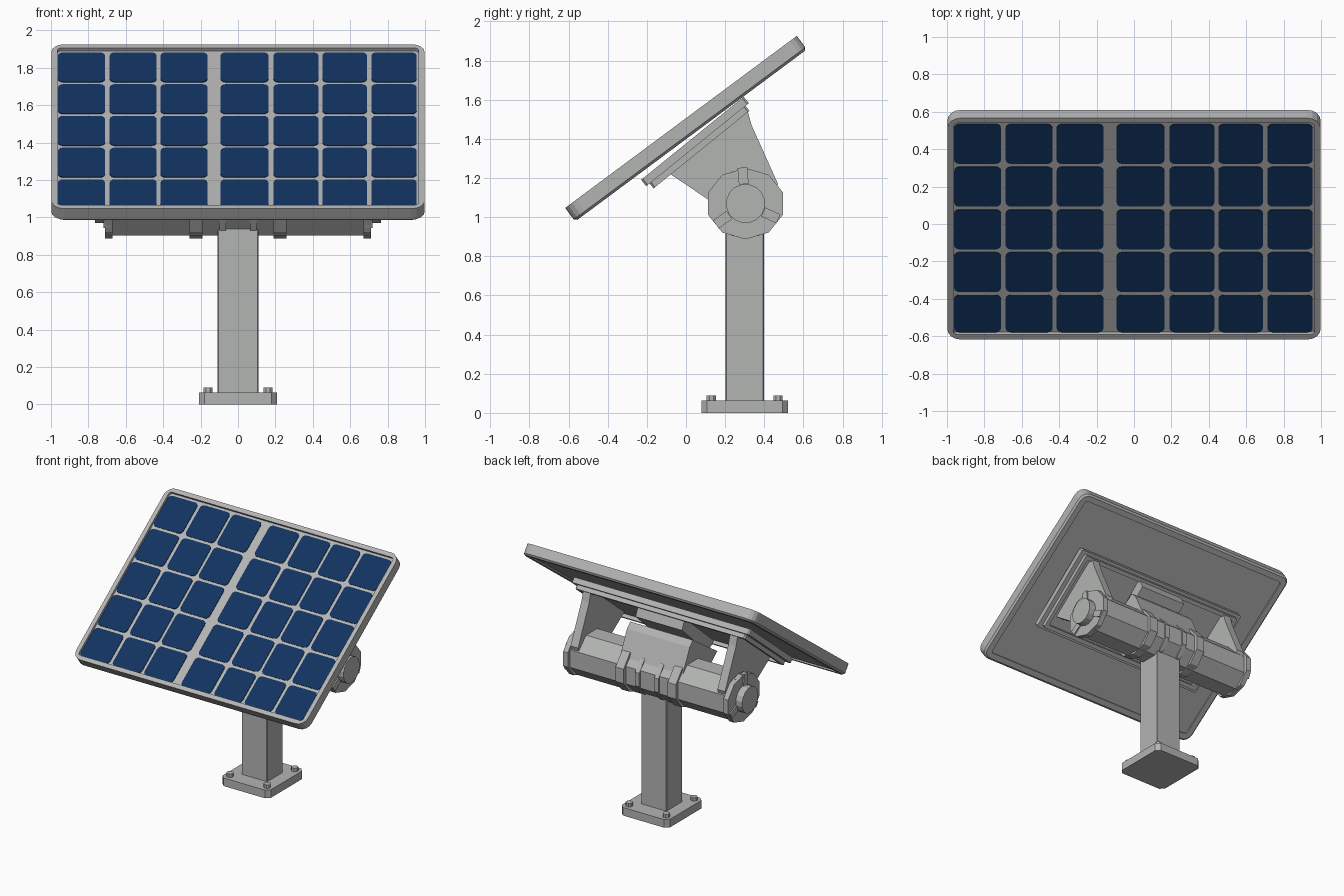
import bpy, bmesh, math
from mathutils import Matrix

old = bpy.data.objects.get("Cube")
if old:
    bpy.data.objects.remove(old)


def material(name, rgb):
    m = bpy.data.materials.new(name)
    m.use_nodes = True
    m.diffuse_color = (*rgb, 1)
    m.node_tree.nodes["Principled BSDF"].inputs["Base Color"].default_value = (*rgb, 1)
    return m


GREY = material("metal grey", (0.45, 0.46, 0.45))
BLUE = material("cell blue", (0.006, 0.033, 0.12))


def finish(bm, name, mat, matrix=None):
    bmesh.ops.recalc_face_normals(bm, faces=bm.faces)
    mesh = bpy.data.meshes.new(name)
    bm.to_mesh(mesh)
    bm.free()
    mesh.materials.append(mat)
    ob = bpy.data.objects.new(name, mesh)
    if matrix:
        ob.matrix_world = matrix
    bpy.context.collection.objects.link(ob)
    return ob


def loft(name, loops, mat=GREY, matrix=None):
    """Skin a list of equal-length point loops and cap both ends."""
    bm = bmesh.new()
    rings = [[bm.verts.new(p) for p in loop] for loop in loops]
    for a, b in zip(rings, rings[1:]):
        for i in range(len(a)):
            j = (i + 1) % len(a)
            bm.faces.new((a[i], a[j], b[j], b[i]))
    bm.faces.new(rings[0])
    bm.faces.new(rings[-1])
    return finish(bm, name, mat, matrix)


def round_rect(hx, hy, r, z, cx=0, cy=0, steps=3):
    """Loop of a rectangle with rounded corners at height z."""
    pts = []
    for k, (sx, sy) in enumerate([(1, 1), (-1, 1), (-1, -1), (1, -1)]):
        for s in range(steps + 1):
            a = math.pi / 2 * (k + s / steps)
            pts.append((cx + sx * (hx - r) + r * math.cos(a),
                        cy + sy * (hy - r) + r * math.sin(a), z))
    return pts


def side_prism(name, profile, x0, x1):
    """Extrude a (y, z) profile along x."""
    return loft(name, [[(x, y, z) for y, z in profile] for x in (x0, x1)])


def polygon(ry, rz, sides, turn=0.5):
    """Regular (y, z) polygon round the pivot axis."""
    return [(PIVOT_Y + ry * math.cos(2 * math.pi * (i + turn) / sides),
             PIVOT_Z + rz * math.sin(2 * math.pi * (i + turn) / sides)) for i in range(sides)]


PIVOT_Y, PIVOT_Z = 0.304, 1.069

# Base plate, post and bolts
loft("base_plate", [round_rect(0.208, 0.222, 0.03, z, 0, 0.3, 1) for z in (0, 0.063)])
loft("post", [round_rect(0.11, 0.098, 0.005, z, 0, 0.3, 1) for z in (0.06, PIVOT_Z)])
for sx in (-1, 1):
    for sy in (-1, 1):
        loft("base_bolt", [round_rect(0.024, 0.024, 0.014, z, sx * 0.16, 0.3 + sy * 0.17, 1)
                           for z in (0.06, 0.09)])

# Pivot tube with collars, end rings and caps
side_prism("pivot_tube", polygon(0.178, 0.178, 8), -0.69, 0.69)
collar = polygon(0.202, 0.182, 10)
inner_collar = polygon(0.188, 0.17, 10)
side_bracket = [(-0.11, 1.24), (0.31, 1.56), (0.335, 1.47), (0.47, 1.17),
                (0.42, 1.0), (0.2, 1.0), (0.12, 1.085)]
for s in (-1, 1):
    side_prism("outer_collar", collar, s * 0.19, s * 0.26)
    side_prism("inner_collar", inner_collar, s * 0.065, s * 0.1)
    side_prism("end_ring", collar, s * 0.67, s * 0.71)
    side_prism("end_cap", polygon(0.1, 0.1, 16), s * 0.69, s * 0.765)
    side_prism("side_bracket", side_bracket, s * 0.6, s * 0.665)
    # Lugs round the end ring
    for deg in (95, 215, 335):
        a = math.radians(deg)
        turn = Matrix.Translation((s * 0.70, PIVOT_Y, PIVOT_Z)) @ Matrix.Rotation(a, 4, 'X')
        loft("end_lug", [[(x, y, z) for x, y in
                          ((-0.02, 0.1), (0.02, 0.1), (0.02, 0.185), (-0.02, 0.185))]
                         for z in (-0.025, 0.025)], GREY, turn)

# Central bracket between tube and tray
side_prism("centre_bracket", [(0.0, 1.2), (0.3, 1.4), (0.34, 1.36), (0.44, 1.15),
                              (0.3, 1.05), (0.12, 1.1)], -0.27, 0.27)
side_prism("centre_block", [(-0.06, 1.24), (0.3, 1.55), (0.335, 1.47), (0.02, 1.18)], -0.2, 0.2)

# Mounting tray with a lip underneath
tray_frame = Matrix.Translation((0, 0.056, 1.374)) @ Matrix.Rotation(math.radians(39), 4, 'X')
loft("mounting_tray", [round_rect(hx, hy, 0.01, z, steps=1) for hx, hy, z in (
    (0.70, 0.285, -0.01), (0.70, 0.285, -0.037), (0.73, 0.315, -0.037),
    (0.73, 0.315, -0.005), (0.765, 0.337, -0.005), (0.765, 0.337, 0.037))], GREY, tray_frame)

# Panel frame with recessed front and back sheets
panel_frame = Matrix.Translation((0, 0, 1.452)) @ Matrix.Rotation(math.radians(36.6), 4, 'X')
FLOOR = 0.024
loft("panel_frame", [round_rect(hx, hy, r, z, steps=4) for hx, hy, r, z in (
    (0.94, 0.68, 0.02, -0.032), (0.94, 0.68, 0.02, -0.043), (0.985, 0.723, 0.06, -0.043),
    (0.998, 0.737, 0.07, -0.03), (0.998, 0.737, 0.07, 0.043), (0.965, 0.703, 0.02, 0.043),
    (0.965, 0.703, 0.02, FLOOR))], GREY, panel_frame)

# Solar cells: seven columns split by a wide strip, five rows
columns = [(-0.962, -0.711), (-0.686, -0.435), (-0.414, -0.163), (-0.093, 0.163),
           (0.19, 0.43), (0.451, 0.689), (0.713, 0.955)]
for x0, x1 in columns:
    for row in range(5):
        mid = -0.0165 + (row - 2) * 0.2845
        y0, y1 = max(mid - 0.132, -0.701), min(mid + 0.132, 0.7)
        loft("solar_cell", [round_rect((x1 - x0) / 2, (y1 - y0) / 2, 0.028, z,
                                       (x0 + x1) / 2, (y0 + y1) / 2)
                            for z in (FLOOR - 0.002, FLOOR + 0.004)], BLUE, panel_frame)
